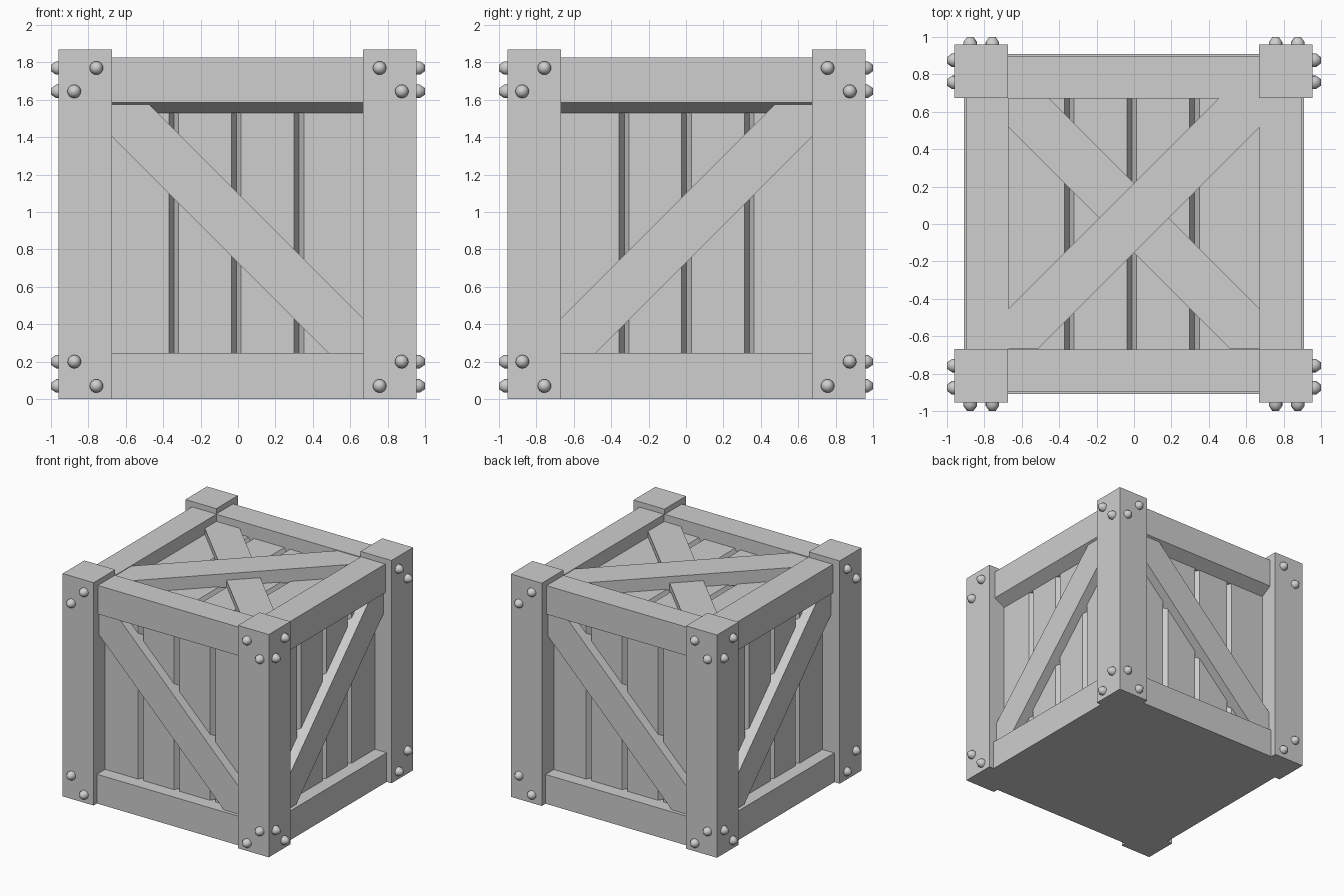
import bpy, bmesh, math
from mathutils import Matrix, Vector

old = bpy.data.objects.get("Cube")
if old:
    bpy.data.objects.remove(old, do_unlink=True)

grey = bpy.data.materials.new("plain grey")
grey.use_nodes = True
colour = (0.62, 0.62, 0.62, 1)
grey.diffuse_color = colour
grey.node_tree.nodes["Principled BSDF"].inputs["Base Color"].default_value = colour

POST_IN, POST_OUT, POST_TOP = 0.67, 0.957, 1.87
TOP_RAIL_OUT, BOTTOM_RAIL_OUT = 0.897, 0.91
RAIL_LOW, RAIL_HIGH, RAIL_TOP = 0.245, 1.585, 1.825
PANEL, LID, BRACE = 0.8, 1.715, 0.88
MIDDLE = (RAIL_LOW + RAIL_HIGH) / 2
SIDES = ("front", "right", "back", "left")


def prism(name, points, low, high, matrix):
    """Extrude a 2D outline along local z from low to high, then place it."""
    bm = bmesh.new()
    face = bm.faces.new([bm.verts.new((a, b, low)) for a, b in points])
    out = bmesh.ops.extrude_face_region(bm, geom=[face])
    verts = [g for g in out["geom"] if isinstance(g, bmesh.types.BMVert)]
    bmesh.ops.translate(bm, verts=verts, vec=(0, 0, high - low))
    bm.transform(matrix)
    finish(name, bm)


def finish(name, bm):
    bmesh.ops.recalc_face_normals(bm, faces=bm.faces)
    mesh = bpy.data.meshes.new(name)
    bm.to_mesh(mesh)
    bm.free()
    mesh.materials.append(grey)
    obj = bpy.data.objects.new(name, mesh)
    bpy.context.collection.objects.link(obj)
    return obj


def axes(a, b, c, origin=(0, 0, 0)):
    """Matrix sending local x, y, z to the given directions."""
    m = Matrix((a, b, c)).transposed().to_4x4()
    m.translation = Vector(origin)
    return m


def rect(x0, x1, y0, y1):
    return [(x0, y0), (x1, y0), (x1, y1), (x0, y1)]


def brace_outline(flip, h=0.7, half=0.185):
    """Diagonal band trimmed to a square opening."""
    pts = [(-h, h), (half - h, h), (h, half - h), (h, -h), (h - half, -h), (-h, h - half)]
    return [(x * flip, y) for x, y in pts]


def plank_outline(surface, back, shift):
    """Board cross-section with three V grooves."""
    pts = [(-0.72, back), (-0.72, surface)]
    for x in (-0.342, -0.008, 0.327):
        x += shift
        pts += [(x - 0.027, surface), (x, surface - 0.045), (x + 0.025, surface)]
    return pts + [(0.72, surface), (0.72, back)]


# Inner body and lid boards
prism("inner_body", rect(-0.68, 0.68, -0.68, 0.68), 0, LID - 0.06, Matrix())
prism("lid_planks", plank_outline(LID, LID - 0.08, -0.003), -0.72, 0.72,
      axes((1, 0, 0), (0, 0, 1), (0, -1, 0)))

# Crossed lid braces
for name, flip, low, high in (("lower_lid_brace", 1, LID - 0.02, 1.765),
                              ("upper_lid_brace", -1, LID - 0.01, 1.82)):
    prism(name, brace_outline(flip), low, high, Matrix.Translation((0, 0.032, 0)))

# Four sides: boards, rails and a diagonal brace
top_rail = [(TOP_RAIL_OUT, RAIL_TOP), (TOP_RAIL_OUT, RAIL_HIGH), (PANEL, 1.53),
            (POST_IN, 1.53), (POST_IN, RAIL_TOP)]
bottom_rail = rect(POST_IN, BOTTOM_RAIL_OUT, 0, RAIL_LOW)
for k, side in enumerate(SIDES):
    turn = Matrix.Rotation(k * math.pi / 2, 4, 'Z')
    odd = k % 2
    prism(side + "_planks", plank_outline(PANEL, 0.66, odd * 0.012), 0.1, 1.6,
          turn @ axes((1, 0, 0), (0, -1, 0), (0, 0, 1)))
    along = turn @ axes((0, -1, 0), (0, 0, 1), (1, 0, 0))
    prism(side + "_top_rail", top_rail, -0.7, 0.7, along)
    prism(side + "_bottom_rail", bottom_rail, -0.7, 0.7, along)
    prism(side + "_brace", brace_outline(-1 if odd else 1), 0.7, BRACE,
          turn @ axes((1, 0, 0), (0, 0, 1), (0, -1, 0), (0, 0, MIDDLE)))

# Corner posts
for sx, xn in ((-1, "right"), (1, "left")):
    for sy, yn in ((-1, "front"), (1, "back")):
        cx, cy = sx * (POST_IN + POST_OUT) / 2, sy * (POST_IN + POST_OUT) / 2
        h = (POST_OUT - POST_IN) / 2
        prism(f"{yn}_{xn}_post", rect(cx - h, cx + h, cy - h, cy + h), 0, POST_TOP,
              Matrix.Translation((-0.003, 0.003, 0)))


# Tapered bolts on both outer faces of each post
def bolt(name, x, z, turn):
    bm = bmesh.new()
    n = 16
    rings = []
    for r, d in ((0.036, 0.95), (0.036, 0.972), (0.017, 1.0)):
        rings.append([bm.verts.new((x + r * math.cos(2 * math.pi * i / n), -d,
                                    z + r * math.sin(2 * math.pi * i / n))) for i in range(n)])
    for a, b in zip(rings, rings[1:]):
        for i in range(n):
            j = (i + 1) % n
            bm.faces.new((a[i], a[j], b[j], b[i]))
    bm.faces.new(rings[-1])
    bm.faces.new(rings[0])
    bm.transform(turn)
    obj = finish(name, bm)
    bpy.ops.object.select_all(action='DESELECT')
    obj.select_set(True)
    bpy.context.view_layer.objects.active = obj
    bpy.ops.object.shade_smooth_by_angle(angle=math.radians(60))


for k, side in enumerate(SIDES):
    turn = Matrix.Rotation(k * math.pi / 2, 4, 'Z')
    for s in (-1, 1):
        for x, z in ((0.757, 1.77), (0.876, 1.645), (0.875, 0.2), (0.757, 0.07)):
            bolt(side + "_bolt", s * x, z, turn)
